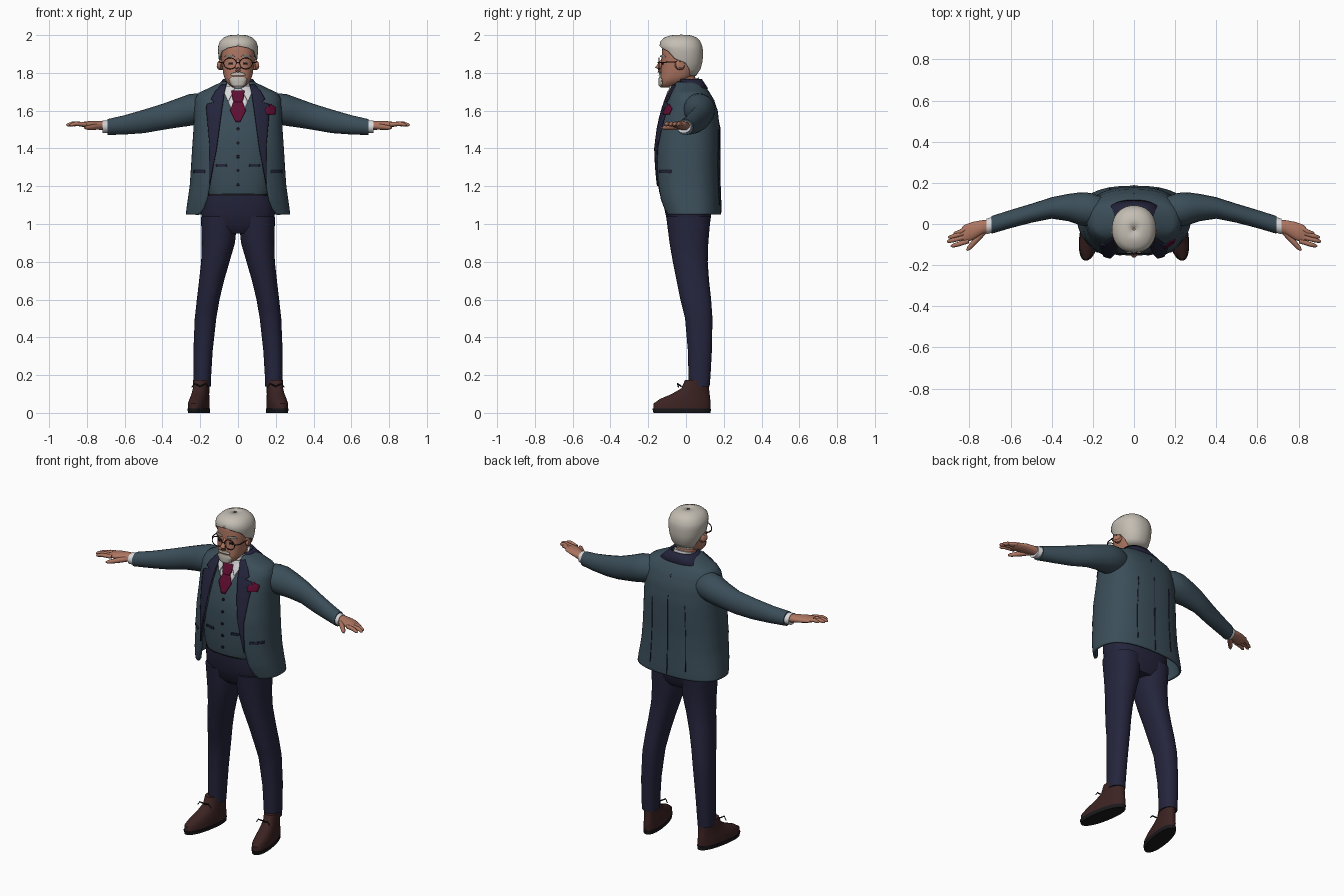
import bpy, bmesh, math
from mathutils import Vector

if "Cube" in bpy.data.objects:
    bpy.data.objects.remove(bpy.data.objects["Cube"])


def material(name, *rgb):
    m = bpy.data.materials.new(name)
    m.use_nodes = True
    m.diffuse_color = (*rgb, 1)
    m.node_tree.nodes["Principled BSDF"].inputs["Base Color"].default_value = (*rgb, 1)
    return m


teal = material("teal wool", .044, .076, .1)
navy = material("navy cloth", .018, .018, .046)
skin_tone = material("skin", .42, .18, .12)
grey_hair = material("silver hair", .55, .51, .45)
leather = material("brown leather", .045, .017, .016)
burgundy = material("burgundy silk", .12, .004, .03)
white = material("white cotton", .68, .68, .7)
black = material("black", .01, .01, .012)
POW = 2.5


def skin(name, rings, mat, closed=True, thick=0):
    """Bridge a list of point rings into a surface."""
    bm = bmesh.new()
    rows = [[bm.verts.new(p) for p in r] for r in rings]
    n = len(rows[0])
    for a, b in zip(rows, rows[1:]):
        for i in range(n if closed else n - 1):
            j = (i + 1) % n
            bm.faces.new((a[i], a[j], b[j], b[i]))
    if closed:
        bm.faces.new(rows[0])
        bm.faces.new(rows[-1])
    bmesh.ops.remove_doubles(bm, verts=bm.verts, dist=.0002)
    bmesh.ops.recalc_face_normals(bm, faces=bm.faces)
    me = bpy.data.meshes.new(name)
    bm.to_mesh(me)
    bm.free()
    me.materials.append(mat)
    ob = bpy.data.objects.new(name, me)
    bpy.context.collection.objects.link(ob)
    if thick:
        mod = ob.modifiers.new("thickness", "SOLIDIFY")
        mod.thickness, mod.offset = thick, 0
    return ob


def spow(v, p):
    return math.copysign(abs(v) ** p, v)


def hring(z, a, yf, yb, cx=0, start=0, n=POW, count=48, tilt=0, shear=0, full=True):
    """Horizontal rounded ring, beginning at an angle from the front."""
    yc, d = (yf + yb) / 2, (yb - yf) / 2
    out = []
    for i in range(count):
        t = start + (2 * math.pi - 2 * start) * i / (count if full else count - 1)
        y = yc - d * spow(math.cos(t), 2 / n)
        x = cx + a * spow(math.sin(t), 2 / n) + shear * (y - .08)
        out.append(Vector((x, y, z + tilt * y)))
    return out


def xring(x, y, z, ry, rz, count=20):
    ts = [2 * math.pi * i / count for i in range(count)]
    return [Vector((x, y + ry * math.cos(t), z + rz * math.sin(t))) for t in ts]


def tube(name, pts, mat, count=12):
    """Round tube through (x, y, z, radius) points."""
    ps, rings = [Vector(p[:3]) for p in pts], []
    for i, p in enumerate(ps):
        d = ps[min(i + 1, len(ps) - 1)] - ps[max(i - 1, 0)]
        q = d.to_track_quat("Z", "Y")
        rings.append([p + q @ Vector((math.cos(t), math.sin(t), 0)) * pts[i][3]
                      for t in (2 * math.pi * k / count for k in range(count))])
    return skin(name, rings, mat)


def mix(a, b, t):
    return tuple(u + (v - u) * t for u, v in zip(a, b))


def dense(rows, steps=4):
    return [mix(a, b, k / steps) for a, b in zip(rows, rows[1:]) for k in range(steps)] + [rows[-1]]


def surf(secs, x, z, side=-1):
    """Depth of a lofted body at x, z; side -1 is the front."""
    z = min(max(z, secs[0][0]), secs[-1][0])
    for p, q in zip(secs, secs[1:]):
        if z <= q[0]:
            break
    _, a, yf, yb = mix(p, q, (z - p[0]) / (q[0] - p[0]))[:4]
    k = max(0, 1 - min(1, abs(x) / a) ** POW) ** (1 / POW)
    return (yf + yb) / 2 + side * (yb - yf) / 2 * k


def patch(name, secs, rows, mat, off, side=-1, thick=.006, cols=7):
    """Thin plate lying on a body, from rows of (z, x0, x1)."""
    grid = []
    for z, u, v in dense(rows):
        xs = [u + (v - u) * i / (cols - 1) for i in range(cols)]
        grid.append([Vector((x, surf(secs, x, z, side) + side * off, z)) for x in xs])
    return skin(name, grid, mat, False, thick)


# Trousers: hips and two legs
hips = [(.95, .12, -.06, .1), (.99, .18, -.095, .125), (1.06, .196, -.11, .135),
        (1.13, .19, -.125, .135), (1.19, .175, -.125, .13)]
skin("trouser_hips", [hring(*h) for h in hips], navy)
patch("waistband", hips, [(1.15, -.16, .16), (1.18, -.155, .155)], black, .003)
leg = [(.14, .046, .015, .125, .19), (.2, .047, .013, .13, .189), (.33, .051, .01, .137, .185),
       (.5, .057, -.005, .14, .172), (.6, .06, -.03, .133, .158), (.7, .066, -.05, .122, .14),
       (.8, .075, -.07, .115, .12), (.9, .088, -.087, .118, .104), (1.04, .097, -.105, .13, .099)]
# Shoes: upper and sole
upper = [(.02, .05, -.173, .128), (.05, .05, -.172, .13), (.075, .046, -.135, .128),
         (.1, .043, -.075, .125), (.13, .041, -.025, .122), (.175, .043, -.005, .122)]
sole = [(0, .05, -.172, .13), (.022, .053, -.178, .132)]
for s, side in ((1, "left"), (-1, "right")):
    skin(side + "_trouser_leg", [hring(*r[:4], cx=s * r[4], n=2.2) for r in dense(leg, 2)], navy)
    skin(side + "_shoe", [hring(*r, cx=s * .19, n=2.2, shear=-.17 * s) for r in upper], leather)
    skin(side + "_sole", [hring(*r, cx=s * .19, n=2.2, shear=-.17 * s) for r in sole], black)
    for k in (-1, 1):
        tube(side + "_lace", [(s * .2, -.025, .14, .004), (s * .2 + k * .03, -.045, .155, .004),
                              (s * .2 + k * .045, -.04, .135, .003)], black, 6)

# Waistcoat, shirt front and tie
vest = [(1.16, .17, -.14, .12), (1.2, .185, -.147, .13), (1.4, .2, -.153, .14),
        (1.5, .2, -.145, .14), (1.6, .18, -.115, .13), (1.68, .13, -.085, .1), (1.72, .085, -.07, .07)]
skin("waistcoat", [hring(*v) for v in vest], teal)
patch("shirt_front", vest, [(1.545, -.004, .004), (1.64, -.05, .05), (1.715, -.075, .075)], white, .004)
patch("tie", vest, [(1.54, -.012, .012), (1.6, -.042, .042), (1.65, -.022, .022)], burgundy, .012)
patch("tie_knot", vest, [(1.645, -.02, .02), (1.665, -.03, .03), (1.705, -.034, .034)], burgundy, .016, thick=.009)
for i in range(5):
    z = 1.21 + .073 * i
    y = surf(vest, 0, z)
    tube("waistcoat_button", [(0, y + .002, z, .009), (0, y - .006, z, .008)], black)

# Jacket shell: last value is half the front opening
jacket = [(1.05, .27, -.125, .18, .205), (1.08, .267, -.135, .18, .18), (1.13, .26, -.15, .178, .162),
          (1.2, .25, -.16, .175, .15), (1.3, .243, -.165, .172, .132), (1.4, .237, -.165, .174, .115),
          (1.5, .23, -.15, .174, .1), (1.6, .227, -.125, .162, .087), (1.66, .222, -.1, .14, .078),
          (1.69, .205, -.083, .122, .074), (1.715, .15, -.073, .105, .07), (1.75, .078, -.06, .08, .06)]


def coat_ring(r):
    return hring(*r[:4], start=math.asin((r[4] / r[1]) ** (POW / 2)), count=64, full=False)


skin("jacket", [coat_ring(r) for r in dense(jacket, 3)], teal, False, .012)
collar = [(1.715, .135, -.06, .112, .1), (1.745, .088, -.05, .092, .068), (1.765, .074, -.045, .078, .062)]
skin("jacket_collar", [coat_ring(r) for r in collar], navy, False, .012)
lapel = [(1.21, .148, .15), (1.4, .113, .148), (1.62, .083, .168), (1.635, .08, .16),
         (1.645, .079, .125), (1.66, .077, .143), (1.7, .071, .12), (1.735, .063, .088)]
for s, side in ((1, "left"), (-1, "right")):
    patch(side + "_lapel", jacket, [(z, s * u, s * v) for z, u, v in lapel], navy, .011, thick=.008)
    patch(side + "_shirt_collar_wing", vest,
          [(z, s * u, s * v) for z, u, v in ((1.65, .05, .054), (1.69, .03, .072), (1.73, .012, .068))], white, .016)
    patch(side + "_waistcoat_pocket", vest, [(1.305, s * .06, s * .115), (1.318, s * .06, s * .115)], navy, .004)
    patch(side + "_jacket_pocket", jacket, [(1.27, s * .175, s * .232), (1.285, s * .175, s * .232)], navy, .008)
    patch(side + "_back_seam", jacket, [(1.1, s * .118, s * .122), (1.5, s * .108, s * .112)], navy, .006, 1)
patch("back_centre_seam", jacket, [(1.06, -.002, .002), (1.66, -.002, .002)], navy, .006, 1)
patch("pocket_square", jacket, [(1.58, .15, .195), (1.605, .142, .2), (1.615, .15, .2), (1.635, .168, .172)], burgundy, .012)

# Arms: sleeves, cuffs, hands
sleeve = [(.15, .06, 1.612, .07, .07), (.21, .068, 1.61, .083, .082), (.26, .074, 1.603, .08, .084),
          (.32, .08, 1.588, .066, .077), (.4, .078, 1.567, .052, .069), (.5, .052, 1.543, .046, .062),
          (.6, .024, 1.525, .044, .051), (.692, -.004, 1.513, .043, .042)]
palm = [(.69, -.008, 1.518, .03, .026), (.735, -.015, 1.522, .034, .023), (.785, -.034, 1.526, .044, .019),
        (.825, -.048, 1.527, .043, .013), (.835, -.05, 1.527, .035, .008)]
tips = [(.876, -.047), (.902, -.066), (.908, -.086), (.89, -.108)]
for s, side in ((1, "left"), (-1, "right")):
    skin(side + "_sleeve", [xring(s * r[0], *r[1:]) for r in dense(sleeve, 2)], teal)
    skin(side + "_cuff", [xring(s * x, y, 1.515, .038, .034) for x, y in ((.68, -.002), (.718, -.012))], white)
    skin(side + "_palm", [xring(s * r[0], *r[1:]) for r in palm], skin_tone)
    for i, (x, y) in enumerate(tips):
        tube(side + "_finger", [(s * .805, -.016 - .022 * i, 1.527, .012), (s * (x - .03), y + .008, 1.531, .011),
                                (s * (x - .008), y + .002, 1.525, .009), (s * x, y, 1.522, .004)], skin_tone)
    tube(side + "_thumb", [(s * .725, -.03, 1.517, .016), (s * .765, -.075, 1.513, .015),
                           (s * .8, -.115, 1.51, .011), (s * .812, -.128, 1.509, .005)], skin_tone)

# Neck, shirt collar and head
tube("neck", [(0, .02, 1.62, .06), (0, .005, 1.7, .058), (0, -.012, 1.79, .057)], skin_tone, 24)
skin("shirt_collar", [hring(*r, tilt=.3, n=2) for r in ((1.69, .074, -.075, .077), (1.755, .066, -.068, .068))], white)
head = [(1.722, .025, -.125, -.07), (1.735, .045, -.138, -.04), (1.76, .066, -.139, .01), (1.79, .077, -.135, .045),
        (1.85, .086, -.13, .068), (1.9, .09, -.128, .075), (1.94, .088, -.125, .07), (1.965, .07, -.1, .05)]
skin("head", [hring(*h) for h in dense(head, 2)], skin_tone)
tube("nose", [(0, -.122, 1.872, .008), (0, -.137, 1.845, .012), (0, -.148, 1.825, .016),
              (0, -.142, 1.812, .013), (0, -.13, 1.808, .008)], skin_tone)
patch("beard", head, [(1.724, -.02, .02), (1.74, -.04, .04), (1.765, -.048, .048), (1.78, -.03, .03)], grey_hair, .004)
patch("moustache", head, [(1.786, -.04, .04), (1.797, -.034, .034), (1.804, -.012, .012)], grey_hair, .006)

# Hair: last value is the hairline angle from the front
hair = [(1.785, .066, -.1, .05, 125), (1.82, .085, -.12, .074, 112), (1.855, .095, -.128, .083, 98),
        (1.875, .099, -.13, .086, 72), (1.915, .104, -.133, .087, 52), (1.932, .104, -.136, .085, 28),
        (1.942, .102, -.137, .083, 0), (1.965, .094, -.134, .074, 0), (1.985, .074, -.112, .054, 0),
        (1.996, .045, -.08, .025, 0), (1.999, .005, -.03, -.02, 0)]
skin("hair", [hring(*h[:4], start=math.radians(h[4]), n=2.2, full=False) for h in hair], grey_hair, False, .006)

# Ears, brows, eyes and glasses
for s, side in ((1, "left"), (-1, "right")):
    tube(side + "_ear", [(s * .08, -.04, 1.84, .024), (s * .095, -.03, 1.843, .028), (s * .102, -.026, 1.845, .02)], skin_tone)
    patch(side + "_brow", head, [(1.883, s * .015, s * .07), (1.894, s * .025, s * .062)], grey_hair, .006)
    patch(side + "_eye", head, [(1.845, s * .03, s * .05), (1.856, s * .03, s * .05)], black, .002, thick=.003)
    ts = [2 * math.pi * i / 24 for i in range(25)]
    tube(side + "_glasses_rim", [(s * .042 + .034 * math.cos(t), -.143, 1.85 + .029 * math.sin(t), .0028)
                                 for t in ts], leather, 6)
    tube(side + "_glasses_arm", [(s * .075, -.142, 1.855, .003), (s * .094, -.115, 1.856, .003),
                                 (s * .1, -.03, 1.86, .003)], leather, 6)
tube("glasses_bridge", [(-.01, -.143, 1.853, .003), (0, -.148, 1.856, .003), (.01, -.143, 1.853, .003)], leather, 6)

# Smooth shading with sharp edges kept
bpy.ops.object.select_all(action="DESELECT")
for ob in bpy.context.collection.objects:
    if ob.type == "MESH":
        ob.select_set(True)
        bpy.context.view_layer.objects.active = ob
bpy.ops.object.shade_smooth_by_angle(angle=math.radians(45))
